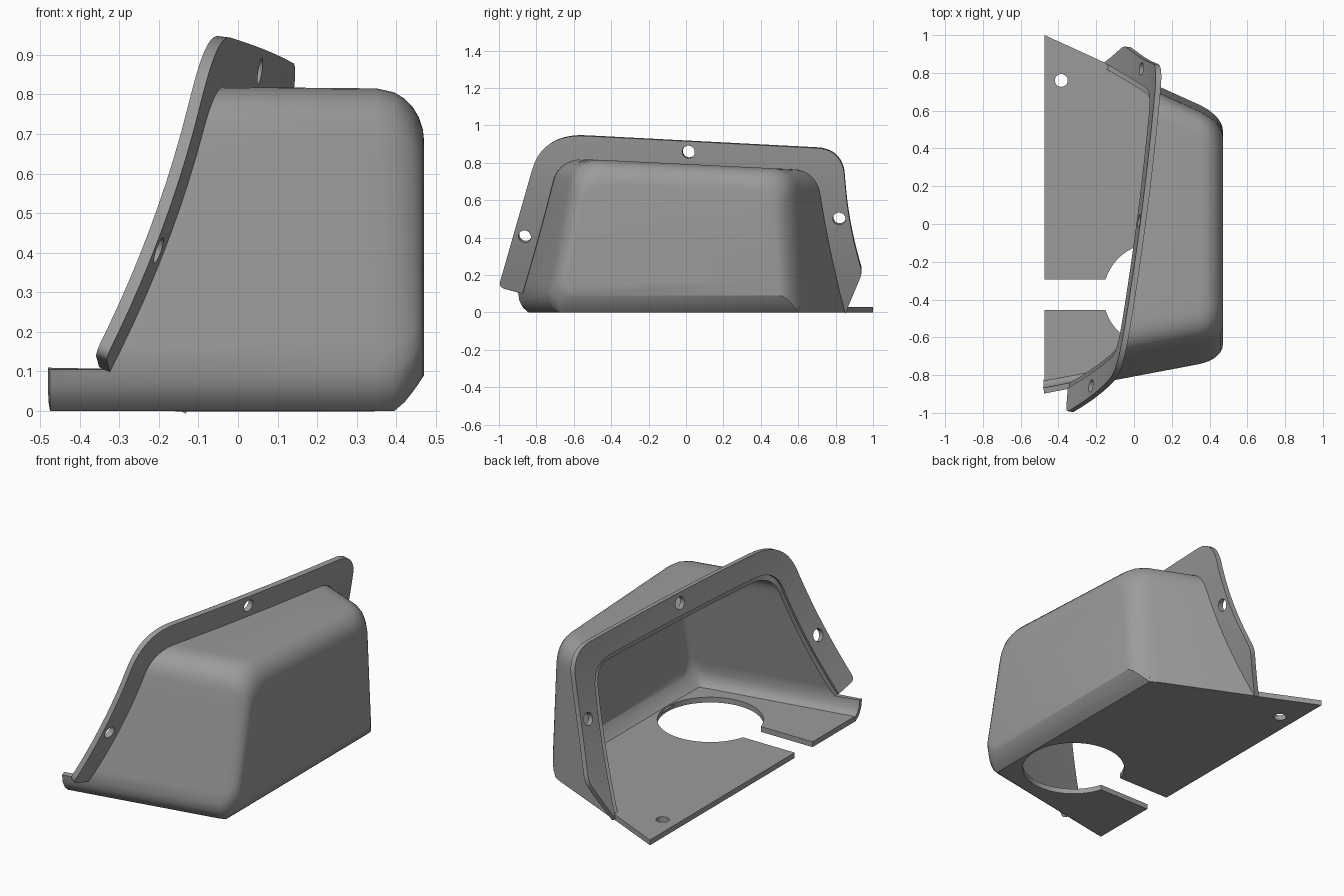
import bpy, bmesh, math
from mathutils import Vector

if "Cube" in bpy.data.objects:
    bpy.data.objects.remove(bpy.data.objects["Cube"])

grey = bpy.data.materials.new("plain grey")
grey.diffuse_color = (0.33, 0.33, 0.33, 1)
grey.use_nodes = True
grey.node_tree.nodes["Principled BSDF"].inputs["Base Color"].default_value = grey.diffuse_color
THICK = 0.03
X_BACK, X_OPEN, X_FLOOR = 0.47, -0.475, 0.395


def flange_x(y, z):
    """Curved sheet that the flange lies on."""
    return -0.243 + 0.14 * y - 0.03 * y * y + 0.5 * z - 0.2 * z * z


def front_y(x):
    return -0.83 + 0.19 * (x + 0.12)


def back_y(x):
    return 0.787 - 0.45 * x


def bend(a, b, c, n=10):
    """Rounded corner from a to c around b."""
    return [a * (1 - t) ** 2 + b * 2 * t * (1 - t) + c * t * t
            for t in (i / n for i in range(n + 1))]


def line(a, b, n):
    return [a.lerp(b, i / n) for i in range(n)]


def arch(foot, c1, c2, end, trim1, trim2):
    """Arch outline: wall, rounded corner, top, rounded corner, wall."""
    def toward(p, q, d):
        return p + (q - p).normalized() * d
    a, b = toward(c1, foot, trim1), toward(c1, c2, trim1 * 1.15)
    c, d = toward(c2, c1, trim2), toward(c2, end, trim2)
    return (line(foot, a, 10) + bend(a, c1, b)[:-1] + line(b, c, 12)
            + bend(c, c2, d)[:-1] + line(d, end, 10) + [end])


def section(x, side=0.0, top=0.0, low=0.0):
    """Cross-section of the hood at x, with end insets; 4 lip points first."""
    yf, yb = front_y(x) + side, back_y(x) - side
    y1 = yf + 0.2 * (0.72 - top)
    y2 = yb - 0.04
    c1 = Vector((y1, 0.793 - 0.049 * y1 - top))
    c2 = Vector((y2, 0.793 - 0.049 * y2 - top))
    lip = [Vector((yf + 0.055, 0)), Vector((yf + 0.026, 0.025)), Vector((yf + 0.007, 0.06))]
    pts = lip + arch(Vector((yf, 0.105)), c1, c2, Vector((yb, 0)), 0.13, 0.13)
    return [Vector((x, p.x, low + p.y * (1 - low / c1.y))) for p in pts]


def finish(name, bm, thickness=0, offset=-1, holes=()):
    me = bpy.data.meshes.new(name)
    bm.to_mesh(me)
    bm.free()
    me.materials.append(grey)
    ob = bpy.data.objects.new(name, me)
    bpy.context.collection.objects.link(ob)
    if thickness:
        m = ob.modifiers.new("sheet", 'SOLIDIFY')
        m.thickness, m.offset, m.use_even_offset = thickness, offset, True
    cutters = []
    for pos, axis in holes:
        bpy.ops.mesh.primitive_cylinder_add(vertices=24, radius=0.034, depth=0.2, location=pos)
        cut = bpy.context.object
        cut.name = "hole_cutter"
        cut.rotation_euler = Vector(axis).to_track_quat('Z', 'Y').to_euler()
        cut.hide_render = True
        cutters.append(cut)
        m = ob.modifiers.new("hole", 'BOOLEAN')
        m.operation, m.object, m.solver = 'DIFFERENCE', cut, 'EXACT'
    bpy.ops.object.select_all(action='DESELECT')
    bpy.context.view_layer.objects.active = ob
    ob.select_set(True)
    for m in list(ob.modifiers):
        bpy.ops.object.modifier_apply(modifier=m.name)
    bpy.ops.object.shade_smooth_by_angle(angle=math.radians(32))
    for cut in cutters:
        bpy.data.objects.remove(cut)
    return ob


# Mouth curve: where the hood meets the flange sheet
count = len(section(0))
mouth = []
for i in range(count):
    x = 0.0
    for _ in range(15):
        p = section(x)[i]
        x = flange_x(p.y, p.z)
    mouth.append(section(x)[i])
lip_x = mouth[3].x
mouth[:3] = section(lip_x)[:3]

# Hood: ruled walls from the mouth, rounded into the end wall
rows = [mouth]
for deg in (0, 22, 36, 50, 63, 77, 90):
    a = math.radians(deg)
    x = 0.35 + 0.12 * math.sin(a)
    k = 1 - math.cos(a)
    low = 0.09 * max(0, (x - X_FLOOR) / (X_BACK - X_FLOOR)) ** 1.3
    rows.append(section(x, 0.075 * k, 0.13 * k, low))
bm = bmesh.new()
grid = [[bm.verts.new(p) for p in row] for row in rows]
for j in range(len(grid) - 1):
    r, s = grid[j], grid[j + 1]
    for i in range(count - 1):
        bm.faces.new((r[i], s[i], s[i + 1], r[i + 1]))
    if j >= 2:  # rounded lower edge of the end wall
        bm.faces.new((r[-1], s[-1], s[0], r[0]))
bm.faces.new(list(reversed(grid[-1])))
# Front lip running on to the open side
ext = [bm.verts.new(p) for p in section(X_OPEN)[:4]]
for i in range(3):
    bm.faces.new((ext[i], grid[0][i], grid[0][i + 1], ext[i + 1]))
finish("hood", bm, THICK)

# Flange: curved band around the mouth with three bolt holes
inner = mouth[3:]
outer = arch(Vector((-1.0, 0.14)), Vector((-0.765, 0.957)), Vector((0.825, 0.874)),
             Vector((0.945, 0.215)), 0.2, 0.125)
bm = bmesh.new()
cols = []
for p, q in zip(inner, outer):
    y, z = q
    if 0.2 < z < 0.76 and y > 0:  # slight hollow in the rear edge
        y -= 0.018 * math.sin(math.pi * (z - 0.2) / 0.56)
    col = []
    for t in (0, 0.33, 0.67, 1):
        yy, zz = p.y + (y - p.y) * t, p.z + (z - p.z) * t
        col.append(bm.verts.new((flange_x(yy, zz), yy, zz)))
    cols.append(col)
for c, d in zip(cols, cols[1:]):
    for k in range(3):
        bm.faces.new((c[k], c[k + 1], d[k + 1], d[k]))
# Rounded outer tips of both legs
tips = [v for c in (cols[0], cols[-1]) for v in c[3:]]
bmesh.ops.bevel(bm, geom=tips, offset=0.03, segments=4, affect='VERTICES', profile=0.5)
holes = [((flange_x(y, z), y, z), (1, 0.06 * y - 0.14, 0.4 * z - 0.5))
         for y, z in ((-0.86, 0.41), (0.015, 0.86), (0.82, 0.505))]
finish("flange", bm, THICK, 0, holes)

# Floor plate with round opening, slot and one bolt hole
cx, cy, rad, half = 0.11, -0.375, 0.273, 0.08
gap = math.asin(half / rad)
outline = [(X_OPEN, cy + half)]
for i in range(49):
    a = math.pi - gap - (2 * math.pi - 2 * gap) * i / 48
    outline.append((cx + rad * math.cos(a), cy + rad * math.sin(a)))
outline += [(X_OPEN, cy - half), (X_OPEN, front_y(X_OPEN) + 0.055),
            (X_FLOOR, front_y(X_FLOOR) + 0.06), (X_FLOOR, back_y(X_FLOOR) - 0.006),
            (X_OPEN, back_y(X_OPEN))]
bm = bmesh.new()
face = bm.faces.new([bm.verts.new((x, y, 0)) for x, y in outline])
up = bmesh.ops.extrude_face_region(bm, geom=[face])
bmesh.ops.translate(bm, vec=(0, 0, THICK),
                    verts=[g for g in up["geom"] if isinstance(g, bmesh.types.BMVert)])
bmesh.ops.recalc_face_normals(bm, faces=bm.faces)
finish("floor_plate", bm, 0, 0, [((-0.385, 0.76, 0), (0, 0, 1))])
